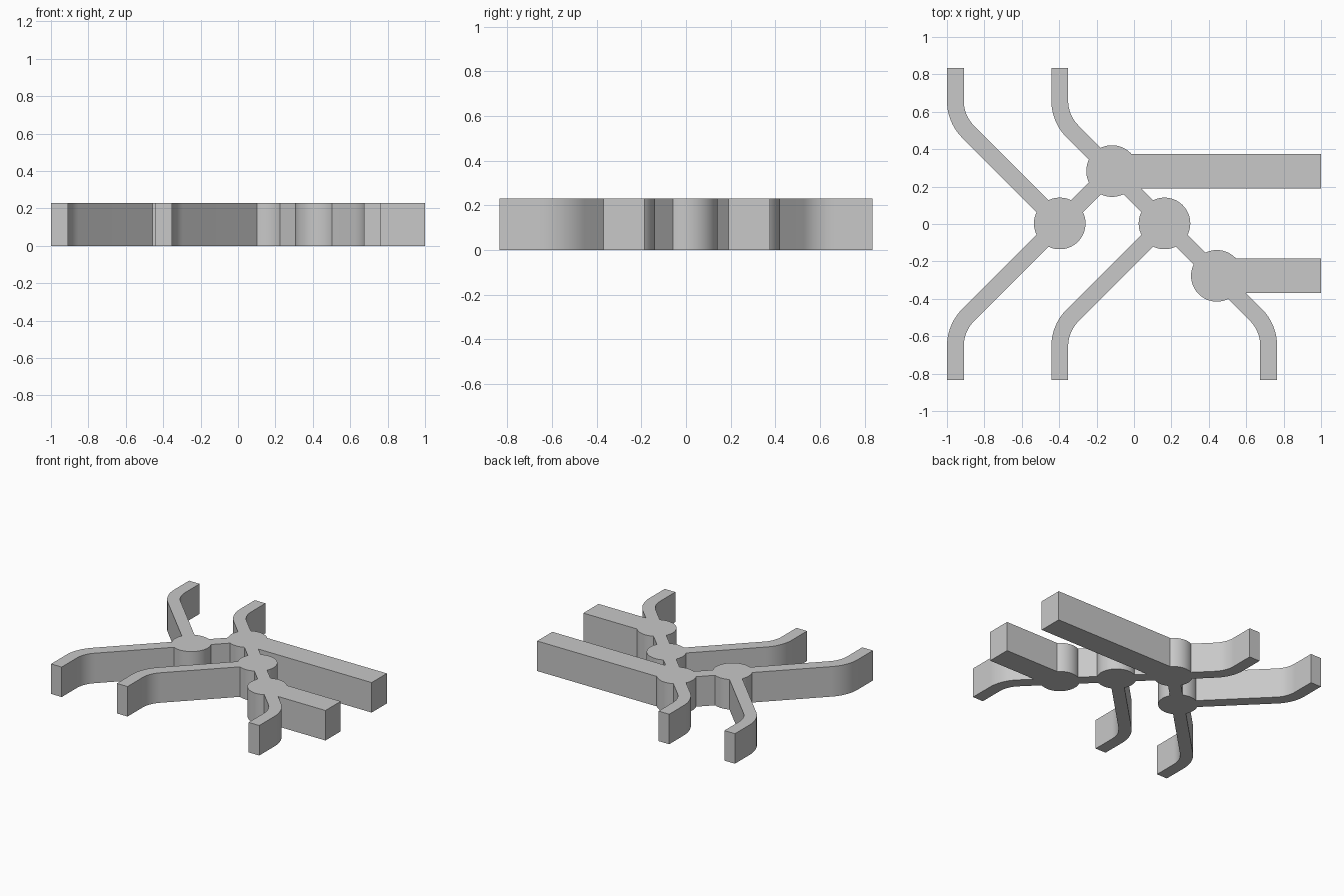
import bpy, bmesh, math
from mathutils import Vector

HEIGHT = 0.23
WIDTH = 0.09       # narrow channel width
HUB_R = 0.138
BEND_R = 0.235     # centre-line radius of the bends
END_Y = 0.835

if "Cube" in bpy.data.objects:
    bpy.data.objects.remove(bpy.data.objects["Cube"], do_unlink=True)

grey = bpy.data.materials.new("plain grey")
grey.use_nodes = True
colour = (0.58, 0.58, 0.58, 1)
grey.diffuse_color = colour
for node in grey.node_tree.nodes:
    if node.type == 'BSDF_PRINCIPLED':
        node.inputs["Base Color"].default_value = colour


def prism(name, outline):
    """Solid standing on the ground, extruded from a closed outline."""
    bm = bmesh.new()
    base = bm.faces.new([bm.verts.new((p[0], p[1], 0)) for p in outline])
    top = bmesh.ops.extrude_face_region(bm, geom=[base], use_keep_orig=True)["geom"]
    bmesh.ops.translate(bm, vec=(0, 0, HEIGHT),
                        verts=[g for g in top if isinstance(g, bmesh.types.BMVert)])
    bmesh.ops.recalc_face_normals(bm, faces=bm.faces)
    mesh = bpy.data.meshes.new(name)
    bm.to_mesh(mesh)
    bm.free()
    mesh.materials.append(grey)
    obj = bpy.data.objects.new(name, mesh)
    bpy.context.scene.collection.objects.link(obj)
    return obj


def ribbon(name, path, width=WIDTH):
    """Constant-width strip along a centre line."""
    left, right = [], []
    for i, p in enumerate(path):
        before = (p - path[i - 1]).normalized() if i > 0 else None
        after = (path[i + 1] - p).normalized() if i < len(path) - 1 else None
        a, b = before or after, after or before
        tangent = (a + b).normalized()
        side = Vector((-tangent.y, tangent.x)) * (width / 2 / tangent.dot(a))
        left.append(p + side)
        right.append(p - side)
    return prism(name, left + right[::-1])


def hub(name, c):
    ring = [2 * math.pi * i / 64 for i in range(64)]
    return prism(name, [c + HUB_R * Vector((math.cos(a), math.sin(a))) for a in ring])


def link(name, a, b):
    step = (b - a).normalized() * 0.05
    return ribbon(name, [a + step, b - step])


def bent_arm(name, c, end_x, sy):
    """Diagonal run from a hub, bending to run straight along y."""
    sx = math.copysign(1, end_x - c.x)
    corner_y = c.y + sy * abs(end_x - c.x)
    centre = Vector((end_x - sx * BEND_R,
                     corner_y + sy * BEND_R * math.tan(math.pi / 8)))
    path = [c + Vector((sx, sy)) * 0.04]
    for i in range(13):
        a = math.pi / 4 * (1 - i / 12)
        path.append(centre + BEND_R * Vector((sx * math.cos(a), -sy * math.sin(a))))
    path.append(Vector((end_x, sy * END_Y)))
    return ribbon(name, path)


def bar(name, c):
    return ribbon(name, [c + Vector((0.03, 0)), Vector((1, c.y))], 0.184)


# Four hubs in a zigzag
west, north = Vector((-0.397, 0.003)), Vector((-0.117, 0.283))
middle, south = Vector((0.163, 0.003)), Vector((0.443, -0.277))

parts = [hub("channel_network", west), link("west_link", west, north),
         hub("north_hub", north), link("middle_link", north, middle),
         hub("middle_hub", middle), link("south_link", middle, south),
         hub("south_hub", south),
         # Bent channels and wide straight channels
         bent_arm("west_back_arm", west, -0.955, 1),
         bent_arm("west_front_arm", west, -0.955, -1),
         bent_arm("north_back_arm", north, -0.397, 1),
         bent_arm("middle_front_arm", middle, -0.397, -1),
         bent_arm("south_front_arm", south, 0.72, -1),
         bar("long_bar", north), bar("short_bar", south)]

# Fuse everything into one solid
body = parts[0]
bpy.ops.object.select_all(action='DESELECT')
bpy.context.view_layer.objects.active = body
body.select_set(True)
for part in parts[1:]:
    mod = body.modifiers.new("fuse", 'BOOLEAN')
    mod.operation, mod.solver, mod.object = 'UNION', 'EXACT', part
    bpy.ops.object.modifier_apply(modifier=mod.name)
    bpy.data.objects.remove(part, do_unlink=True)

# Merge coplanar faces and smooth the curved walls
bm = bmesh.new()
bm.from_mesh(body.data)
bmesh.ops.remove_doubles(bm, verts=bm.verts, dist=0.0001)
bmesh.ops.dissolve_limit(bm, angle_limit=0.01, verts=bm.verts, edges=bm.edges)
bm.to_mesh(body.data)
bm.free()
bpy.ops.object.shade_smooth_by_angle(angle=math.radians(30))
